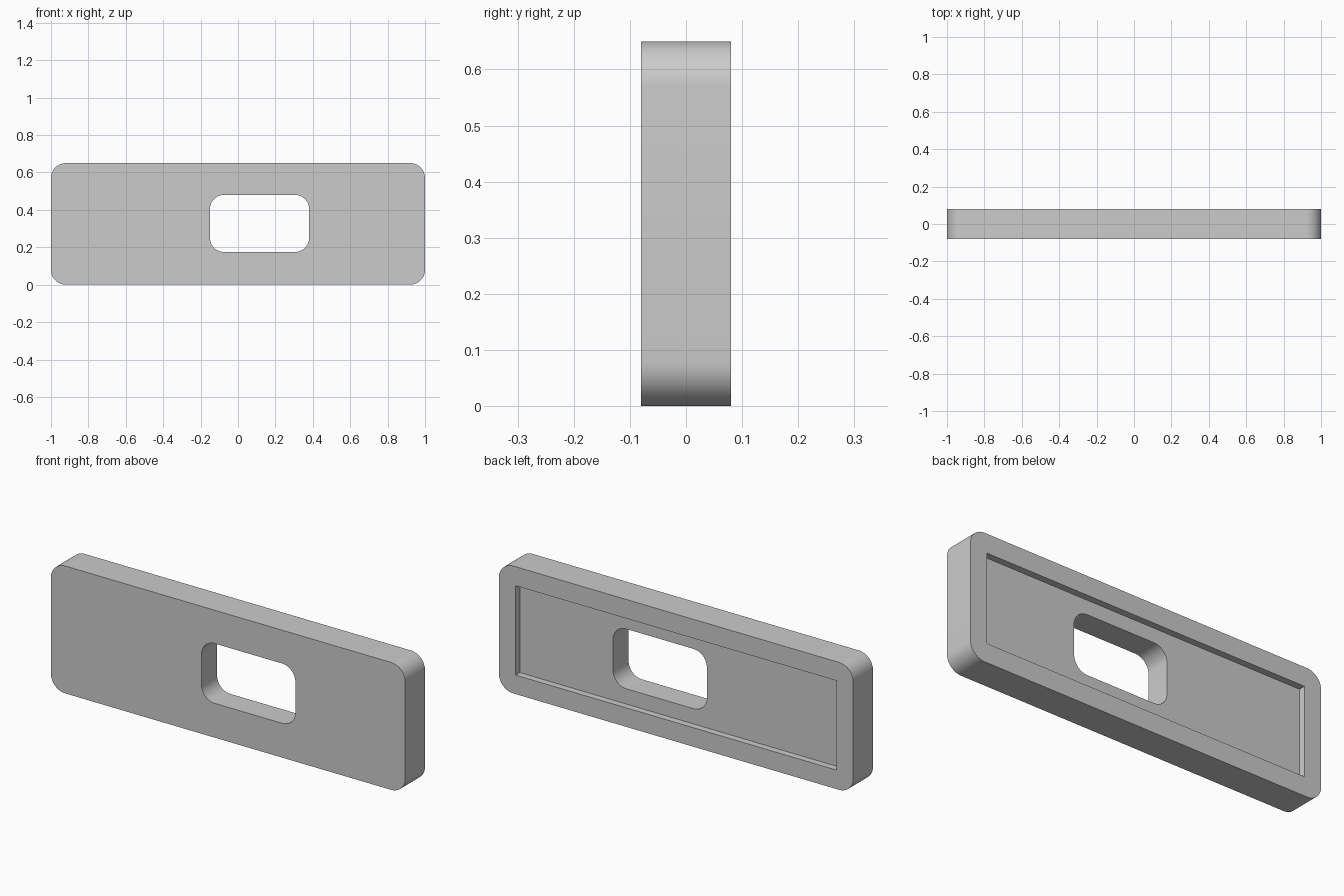
import bpy
import bmesh
from math import cos, sin, pi, radians

cube = bpy.data.objects.get("Cube")
if cube:
    bpy.data.objects.remove(cube, do_unlink=True)

grey = bpy.data.materials.new("light grey")
grey.use_nodes = True
colour = (0.6, 0.6, 0.6, 1)
grey.diffuse_color = colour
grey.node_tree.nodes["Principled BSDF"].inputs["Base Color"].default_value = colour


def rounded_block(name, x0, x1, z0, z1, y0, y1, radius=0, steps=12):
    """Rounded rectangle in the xz plane, extruded from y0 to y1."""
    if radius:
        corners = [(x1 - radius, z1 - radius), (x0 + radius, z1 - radius),
                   (x0 + radius, z0 + radius), (x1 - radius, z0 + radius)]
        points = []
        for i, (cx, cz) in enumerate(corners):
            for s in range(steps + 1):
                a = (i + s / steps) * pi / 2
                points.append((cx + radius * cos(a), cz + radius * sin(a)))
    else:
        points = [(x1, z1), (x0, z1), (x0, z0), (x1, z0)]
    bm = bmesh.new()
    face = bm.faces.new([bm.verts.new((x, y0, z)) for x, z in points])
    extruded = bmesh.ops.extrude_face_region(bm, geom=[face])["geom"]
    bmesh.ops.translate(bm, vec=(0, y1 - y0, 0),
                        verts=[v for v in extruded if isinstance(v, bmesh.types.BMVert)])
    bmesh.ops.recalc_face_normals(bm, faces=bm.faces)
    mesh = bpy.data.meshes.new(name)
    bm.to_mesh(mesh)
    bm.free()
    mesh.materials.append(grey)
    obj = bpy.data.objects.new(name, mesh)
    bpy.context.collection.objects.link(obj)
    return obj


# Plate with rounded corners
plate = rounded_block("plate", -1, 1, 0, 0.65, -0.08, 0.08, 0.08)

# Shallow square-cornered recess in the back, and the off-centre window
cutters = [
    rounded_block("recess_cutter", -0.905, 0.905, 0.097, 0.553, 0.046, 0.2),
    rounded_block("window_cutter", -0.15, 0.38, 0.175, 0.48, -0.2, 0.3, 0.075),
]
for cutter in cutters:
    cut = plate.modifiers.new(cutter.name, "BOOLEAN")
    cut.operation = "DIFFERENCE"
    cut.solver = "EXACT"
    cut.object = cutter

# Bake the cuts and remove the cutters
bpy.ops.object.select_all(action="DESELECT")
plate.select_set(True)
bpy.context.view_layer.objects.active = plate
for cutter in cutters:
    bpy.ops.object.modifier_apply(modifier=cutter.name)
    bpy.data.objects.remove(cutter, do_unlink=True)

# Smooth corners, crisp rims
bpy.ops.object.shade_smooth_by_angle(angle=radians(30))
